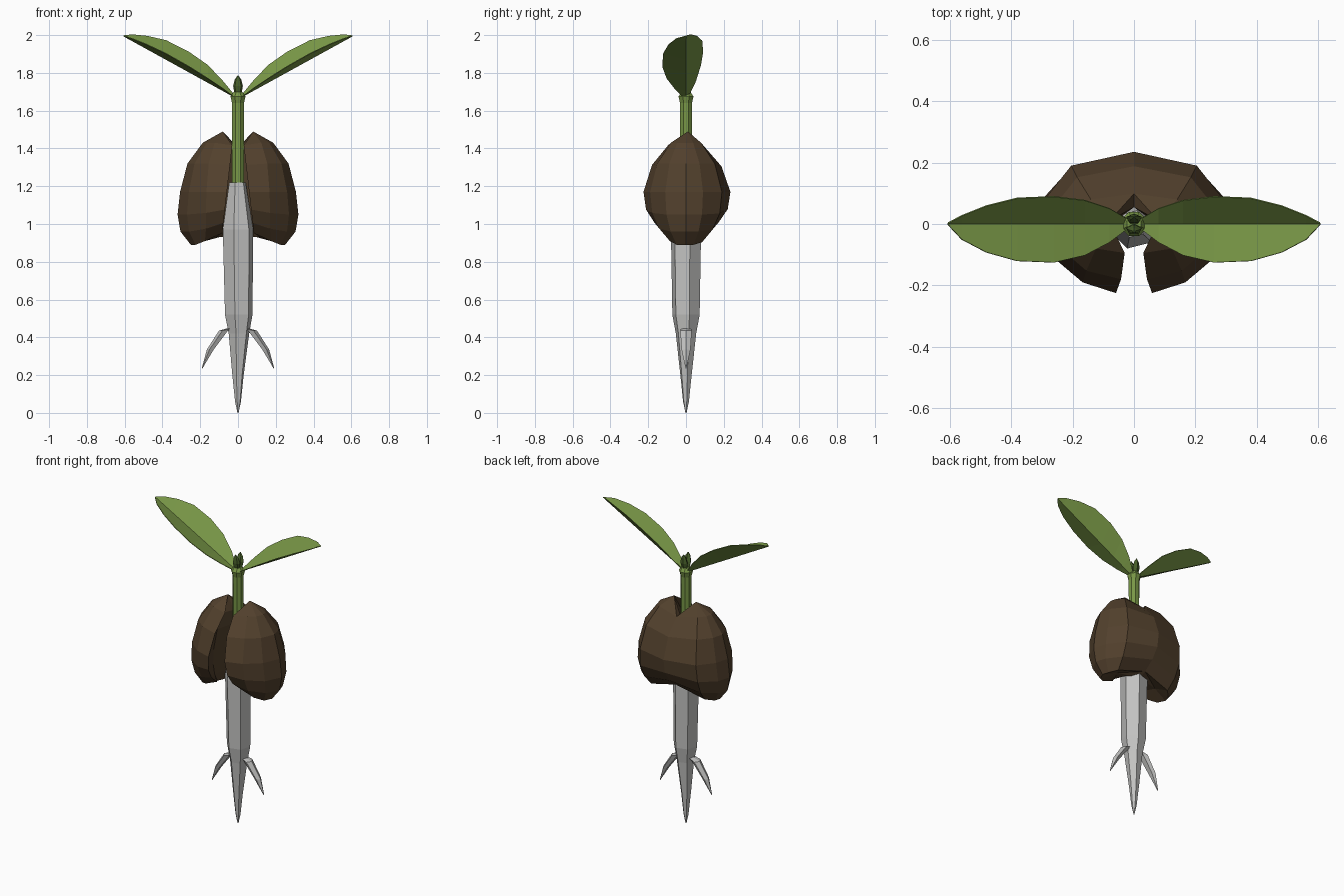
import bpy, math
from mathutils import Vector

cube = bpy.data.objects.get("Cube")
if cube:
    bpy.data.objects.remove(cube, do_unlink=True)


def material(name, colour):
    m = bpy.data.materials.new(name)
    m.use_nodes = True
    m.diffuse_color = (*colour, 1)
    node = next(n for n in m.node_tree.nodes if n.type == 'BSDF_PRINCIPLED')
    node.inputs["Base Color"].default_value = (*colour, 1)
    node.inputs["Roughness"].default_value = 0.8
    return m


GREEN = material("leaf green", (0.19, 0.31, 0.062))
DARK = material("bud green", (0.07, 0.125, 0.025))
BROWN = material("seed brown", (0.085, 0.052, 0.026))
WHITE = material("root white", (0.54, 0.54, 0.53))


def build(name, verts, faces, mat, mirror=False):
    mesh = bpy.data.meshes.new(name)
    mesh.from_pydata([tuple(v) for v in verts], [], faces)
    mesh.materials.append(mat)
    mesh.validate()
    obj = bpy.data.objects.new(name, mesh)
    bpy.context.collection.objects.link(obj)
    if mirror:
        obj.modifiers.new("Mirror", 'MIRROR').merge_threshold = 0.002
    return obj


def loft(name, rings, sides, mat, turn=0.0, mirror=False):
    """Tube through rings of (centre, radius x, radius y)."""
    verts, faces = [], []
    for centre, rx, ry in rings:
        for i in range(sides):
            a = turn + math.tau * i / sides
            verts.append(Vector(centre) + Vector((rx * math.cos(a), ry * math.sin(a), 0)))
    for r in range(len(rings) - 1):
        for i in range(sides):
            j = (i + 1) % sides
            faces.append((r * sides + i, r * sides + j, (r + 1) * sides + j, (r + 1) * sides + i))
    faces.append(tuple(reversed(range(sides))))
    last = (len(rings) - 1) * sides
    faces.append(tuple(range(last, last + sides)))
    return build(name, verts, faces, mat, mirror)


def column(rows):
    """Rings on the central axis from (height, radius, x offset)."""
    return [((x, 0, z), r, r) for z, r, x in rows]


# Main root and stem
loft("main_root", column([(0, 0.003, 0), (0.06, 0.016, 0), (0.2, 0.031, 0), (0.42, 0.056, 0.005),
                          (0.52, 0.075, 0.004), (0.97, 0.083, 0), (1.22, 0.045, -0.003)]),
     6, WHITE, turn=0.25)
loft("stem", column([(1.2, 0.036, 0), (1.4, 0.033, 0), (1.64, 0.034, 0),
                     (1.675, 0.043, 0), (1.70, 0.025, 0)]), 8, GREEN, turn=math.pi / 8)

# Side rootlets
loft("side_rootlet", [((0.19, 0, 0.235), 0.002, 0.002), ((0.145, 0, 0.335), 0.02, 0.025),
                      ((0.075, 0, 0.435), 0.026, 0.032), ((0.03, 0, 0.45), 0.02, 0.025)],
     5, WHITE, mirror=True)

# Central bud, a pair of tiny closed leaves
for side, name in ((-1, "bud_leaf_front"), (1, "bud_leaf_back")):
    loft(name, [((0, side * 0.010, 1.68), 0.018, 0.012), ((0, side * 0.018, 1.73), 0.027, 0.016),
                ((0, side * 0.022, 1.765), 0.018, 0.010), ((0, side * 0.024, 1.785), 0.003, 0.003)],
         5, DARK, turn=math.pi / 2)

# Large leaves folded along the midrib: x, front width, back width, front rise, back rise
stations = [(0.02, 0.015, 0.015, 0, 0.01), (0.08, 0.06, 0.05, 0.012, 0.05),
            (0.16, 0.102, 0.076, 0.022, 0.09), (0.26, 0.125, 0.088, 0.03, 0.105),
            (0.38, 0.12, 0.083, 0.032, 0.1), (0.48, 0.092, 0.058, 0.024, 0.068),
            (0.56, 0.05, 0.026, 0.012, 0.032), (0.605, 0.002, 0.002, 0, 0.002)]
verts, faces = [], []
for x, front, back, up_f, up_b in stations:
    z = 1.675 + (x - 0.02) * 0.55
    verts += [(x, -front, z + up_f), (x, 0, z), (x, back, z + up_b)]
for s in range(len(stations) - 1):
    for k in (0, 1):
        a = s * 3 + k
        faces.append((a, a + 3, a + 4, a + 1))
leaf = build("leaf_pair", verts, faces, GREEN, mirror=True)
thick = leaf.modifiers.new("Thickness", 'SOLIDIFY')
thick.thickness = 0.004

# Split seed shell, one lobe wrapped from the front slit to the back seam
# outline: x, y, vertical squash above and below the middle
outline = [(0.05, -0.225, 0.95, 0.78), (0.17, -0.19, 1, 0.93), (0.27, -0.11, 1, 1),
           (0.32, 0.0, 1, 1), (0.295, 0.09, 1, 1), (0.21, 0.19, 1, 0.95), (0, 0.235, 0.9, 0.76)]
# rows: height, axis x, scale in x, scale in y
rows = [(1.43, 0.09, 0.42, 0.42), (1.32, 0.11, 0.75, 0.8), (1.17, 0.13, 0.93, 1.0),
        (1.05, 0.15, 1.0, 0.94), (0.96, 0.165, 0.9, 0.74), (0.89, 0.18, 0.5, 0.45)]
MID, SLIT, SEAM = 1.17, 0, len(outline) - 1
verts, faces = [], []
for z, axis, sx, sy in rows:
    for i, (x, y, top, low) in enumerate(outline):
        pz = MID + (z - MID) * (top if z > MID else low)
        px = axis + (x - axis) * sx
        if i == SLIT:
            px = 0.03 + (1.42 - pz) * 0.115
        elif i == SEAM:
            px = 0
        verts.append((px, y * sy, pz))
    # inner wall beside the stem, and the hollow behind the slit
    inner_z = MID + (z - MID) * 0.85
    verts.append((0, 0.055, inner_z))
    verts.append((0.045 + (1.42 - inner_z) * 0.08, 0.02, inner_z))
    verts.append((0.075 + (1.42 - inner_z) * 0.08, -0.12 * sy, inner_z))
n = len(outline) + 3
for r in range(len(rows) - 1):
    for i in range(n):
        j = (i + 1) % n
        if i != SEAM:
            faces.append((r * n + i, (r + 1) * n + i, (r + 1) * n + j, r * n + j))
pole = len(verts)
verts += [(0.08, 0.01, 1.49), (0.15, 0.02, 0.93)]
base = (len(rows) - 1) * n
for i in range(n):
    j = (i + 1) % n
    faces.append((pole, i, j))
    faces.append((pole + 1, base + j, base + i))
build("seed_shell", verts, faces, BROWN, mirror=True)
